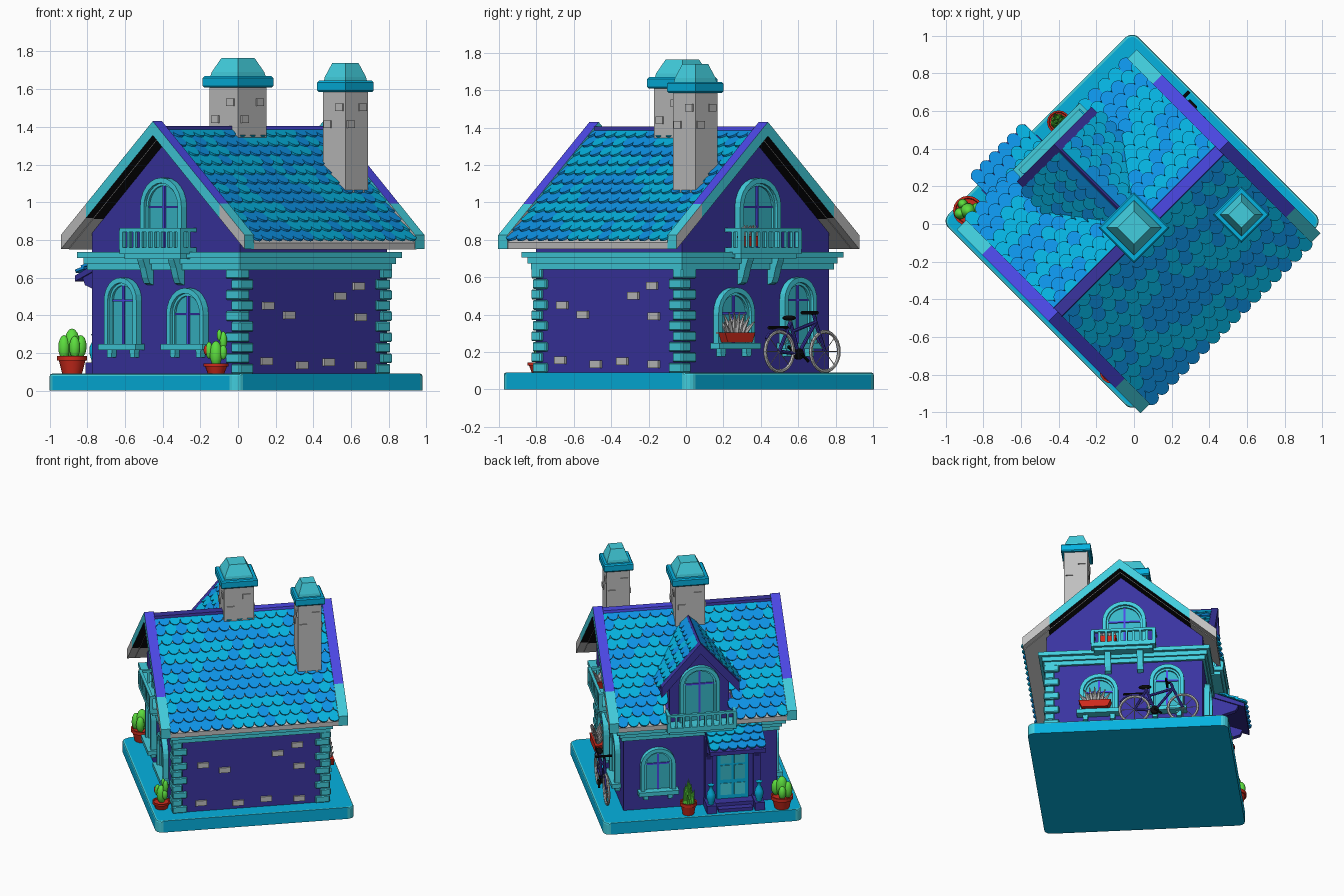
import bpy, bmesh, math, random
from mathutils import Matrix, Vector

if "Cube" in bpy.data.objects:
    bpy.data.objects.remove(bpy.data.objects["Cube"])
random.seed(4)
V, PI = Vector, math.pi
R = Matrix.Rotation(PI / 4, 4, 'Z')          # the house stands at 45 degrees on the grid
I4 = Matrix.Identity(4)
SWAP = Matrix(((0, 1, 0, 0), (1, 0, 0, 0), (0, 0, 1, 0), (0, 0, 0, 1)))   # profile in (y, z), depth along x
PAL = [("trim teal", 66, 206, 222), ("cyan", 4, 178, 224), ("tile blue", 14, 152, 238),
       ("wall purple", 58, 52, 160), ("bright purple", 78, 74, 235), ("stone grey", 192, 192, 192),
       ("cactus green", 92, 222, 62), ("pot red", 205, 42, 28), ("black", 12, 12, 14), ("glass", 56, 184, 200)]
TRIM, CYAN, BLUE, WALL, PURPLE, GREY, GREEN, RED, BLACK, GLASS = range(10)
MATS = []
for n, *c in PAL:
    m = bpy.data.materials.new(n)
    m.diffuse_color = [((x / 255 + .055) / 1.055) ** 2.4 for x in c] + [1]
    m.use_nodes = True
    m.node_tree.nodes["Principled BSDF"].inputs["Base Color"].default_value = m.diffuse_color
    MATS.append(m)

def emit(name, bm, smooth=False):
    bmesh.ops.recalc_face_normals(bm, faces=bm.faces)
    bm.transform(R)
    used = sorted({f.material_index for f in bm.faces})
    for f in bm.faces:
        f.material_index = used.index(f.material_index)
        f.smooth = smooth
    me = bpy.data.meshes.new(name)
    bm.to_mesh(me)
    bm.free()
    for i in used:
        me.materials.append(MATS[i])
    o = bpy.data.objects.new(name, me)
    bpy.context.collection.objects.link(o)
    if smooth:
        bpy.context.view_layer.objects.active = o
        o.select_set(True)
        bpy.ops.object.shade_smooth_by_angle(angle=0.7)
        o.select_set(False)

def prism(bm, pts, d0, d1, M=I4, mi=0):
    a = [bm.verts.new(M @ V((p[0], d0, p[1]))) for p in pts]
    b = [bm.verts.new(M @ V((p[0], d1, p[1]))) for p in pts]
    fs = [bm.faces.new(a), bm.faces.new(b[::-1])]
    fs += [bm.faces.new((a[i], b[i], b[i - 1], a[i - 1])) for i in range(len(a))]
    for f in fs:
        f.material_index = mi
    return fs

def box(bm, x0, x1, y0, y1, z0, z1, M=I4, mi=0):
    return prism(bm, [(x0, z0), (x1, z0), (x1, z1), (x0, z1)], y0, y1, M, mi)

def lathe(bm, prof, x, y, mi, seg=16):
    off = PI / 4 if seg == 4 else 0
    rings = [[bm.verts.new((x + r * math.cos(2 * PI * i / seg + off), y + r * math.sin(2 * PI * i / seg + off), z))
              for i in range(seg)] for r, z in prof]
    fs = [bm.faces.new(rings[0]), bm.faces.new(rings[-1])]
    fs += [bm.faces.new((p[i - 1], p[i], q[i], q[i - 1])) for p, q in zip(rings, rings[1:]) for i in range(seg)]
    for f in fs:
        f.material_index = mi

def paint(verts, mi):
    for f in {f for v in verts for f in v.link_faces}:
        f.material_index = mi

def ball(bm, c, r, mi):
    M = Matrix.Translation(c) @ Matrix.Diagonal((*r, 1))
    paint(bmesh.ops.create_uvsphere(bm, u_segments=12, v_segments=8, radius=1, matrix=M)['verts'], mi)

def tube(bm, p, q, r, mi, r2=None, seg=8):
    p, q = V(p), V(q)
    M = Matrix.Translation((p + q) / 2) @ (q - p).to_track_quat('Z', 'Y').to_matrix().to_4x4()
    paint(bmesh.ops.create_cone(bm, cap_ends=True, segments=seg, radius1=r, radius2=r if r2 is None else r2,
                                depth=(q - p).length, matrix=M)['verts'], mi)

def side(x, y, deg):                          # wall frame: u along wall, d outward, z up
    return Matrix.Translation((x, y, 0)) @ Matrix.Rotation(math.radians(deg), 4, 'Z')
X0, X1, Y0, Y1 = -.56, .545, -.575, .537
YC, ZR, SL, RUN = -.045, 1.385, .876, .685    # ridge line, height, slope, half width
SW, NE, NW = side(X0, 0, 90), side(X1, 0, -90), side(0, Y1, 0)
zr = lambda y: ZR - SL * abs(y - YC)

# base plinth with rounded corners
bm = bmesh.new()
box(bm, -.711, .718, -.697, .732, 0, .09, mi=CYAN)
bmesh.ops.bevel(bm, geom=[e for e in bm.edges if abs(e.verts[0].co.z - e.verts[1].co.z) > .05],
                offset=.05, segments=5, affect='EDGES', profile=.5)
bmesh.ops.bevel(bm, geom=[e for e in bm.edges if e.verts[0].co.z > .08 and e.verts[1].co.z > .08],
                offset=.012, segments=2, affect='EDGES', profile=.5)
emit("base", bm)

# walls with gables, cornice
bm = bmesh.new()
prism(bm, [(Y0, .08), (Y1, .08), (Y1, zr(Y1) - .04), (YC, ZR - .04), (Y0, zr(Y0) - .04)], X0, X1, SWAP, WALL)
emit("walls", bm)
bm = bmesh.new()
for z0, z1, o in ((.64, .672, .018), (.672, .705, .032), (.705, .735, .055)):
    box(bm, X0 - o, X1 + o, Y0 - o, Y1 + o, z0, z1, mi=TRIM)
emit("cornice", bm)

# corner stones and wall stones
bm = bmesh.new()
for s, cx in ((1, X0), (-1, X1)):
    for i in range(10):
        a, b = ((.09, .055), (.055, .09))[i % 2]
        o = .02 if i % 2 else .014
        xs = sorted((cx - s * o, cx + s * a))
        box(bm, *xs, Y0 - o, Y0 + b, .09 + i * .056, .142 + i * .056, mi=TRIM)
bmesh.ops.bevel(bm, geom=bm.edges[:], offset=.006, segments=1, affect='EDGES')
emit("corner_stones", bm)
bm = bmesh.new()
for x, z in ((-.354, .45), (-.198, .4), (.184, .5), (.325, .555), (.339, .39), (-.368, .155), (-.1, .135), (.1, .15), (.339, .135)):
    box(bm, x - .04, x + .04, Y0 - .014, Y0 + .01, z - .02, z + .02, mi=GREY)
emit("wall_stones", bm)

# main roof slabs: black underside, grey eaves; far slope is notched for the dormer
bm = bmesh.new()
for s, x0, x1, r0, r1, under in ((-1, -.63, .61, 0, .51, BLACK), (-1, -.63, .61, .51, RUN, GREY), (1, -.63, .61, 0, .5, BLACK),
                                 (1, -.63, -.24, .5, RUN, GREY), (1, .24, .61, .5, RUN, GREY)):
    a, e = (YC + s * r0, ZR - SL * r0), (YC + s * r1, ZR - SL * r1)
    fs = prism(bm, [a, e, (e[0], e[1] - .035), (a[0], a[1] - .035)], x0, x1, SWAP, GREY)
    fs[5].material_index = under
emit("roof_slab", bm)

# verge boards: purple caps, teal faces, grey and teal feet
bm = bmesh.new()
for x0, x1 in ((-.685, -.615), (.595, .665)):
    for s in (-1, 1):
        for a, b, top, face in ((0, .50, PURPLE, TRIM), (.50, .69, TRIM, GREY)):
            p, q = (YC + s * a, ZR - SL * a), (YC + s * b, ZR - SL * b)
            fs = prism(bm, [(p[0], p[1] + .045), (q[0], q[1] + .045), (q[0], q[1] - .03), (p[0], p[1] - .03)],
                       x0, x1, SWAP, face)
            fs[3].material_index = top
            fs[4].material_index = TRIM
            fs[5].material_index = BLACK if face == TRIM else GREY
emit("verge_boards", bm)

def tiles(bm, o, u, v, width, length, rows, cols, keep=lambda p: True):
    n = u.cross(v)
    n = n if n.z > 0 else -n
    w, p, t = width / cols, length / rows, v - n * .15
    for r in range(rows):
        org = o + n * (.016 + .15 * r * p)
        M = Matrix([[u[i], n[i], t[i], org[i]] for i in range(3)] + [[0, 0, 0, 1]])
        for c in range(cols + r % 2):
            x, y = (c + .5 - .5 * (r % 2)) * w, r * p - .008
            if not keep(M @ V((x, 0, y))):
                continue
            pts = [(x - w / 2, y + 1.25 * p), (x + w / 2, y + 1.25 * p)]
            pts += [(x + w / 2 * math.cos(a), y + .55 * p - .55 * p * math.sin(a)) for a in (k * PI / 8 for k in range(9))]
            pts = list(dict.fromkeys((round(min(max(a, 0), width), 5), round(min(b, length + .004), 5)) for a, b in pts))
            mi = BLUE if random.random() < .5 + .38 * math.sin(r * 1.3 + c * .35) else CYAN
            prism(bm, pts, 0, .014, M, mi)

# scalloped roof tiles and ridge cap
hyp = math.hypot(1, SL)
for s, nm in ((-1, "near"), (1, "far")):
    bm = bmesh.new()
    tiles(bm, V((-.625, YC + s * RUN, ZR - SL * RUN)), V((1, 0, 0)), V((0, -s, SL)) / hyp, 1.23, RUN * hyp, 12, 16,
          lambda p: not (abs(p.x) < .24 and p.y > .36))
    emit("roof_tiles_" + nm, bm)
bm = bmesh.new()
for x0, x1, mi in ((-.62, 0, WALL), (0, .6, PURPLE)):
    prism(bm, [(YC - .035, ZR - .01), (YC - .03, ZR + .02), (YC + .03, ZR + .02), (YC + .035, ZR - .01)], x0, x1, SWAP, mi)
emit("ridge_cap", bm)

# dormer: walls, slab, verge, tiles
DZ, DS, DW = 1.345, 1.15, .28
bm = bmesh.new()
prism(bm, [(-.215, .72), (.215, .72), (.215, DZ - .28), (0, DZ - .03), (-.215, DZ - .28)], 0, .545, I4, WALL)
for s in (-1, 1):
    for y0, y1, up, dn, mi in ((0, .56, 0, .03, WALL), (.55, .6, .035, .045, WALL)):
        fs = prism(bm, [(0, DZ + up), (s * DW, DZ - DS * DW + up), (s * DW, DZ - DS * DW - dn), (0, DZ - dn)], y0, y1, I4, mi)
prism(bm, [(-.03, DZ - .01), (0, DZ + .03), (.03, DZ - .01)], 0.02, .57, I4, WALL)
emit("dormer", bm)
bm = bmesh.new()
dh = math.hypot(1, DS)
for s in (-1, 1):
    tiles(bm, V((s * DW, 0, DZ - DS * DW)), V((0, 1, 0)), V((-s, 0, DS)) / dh, .555, DW * dh, 6, 8)
emit("dormer_tiles", bm)

# arched windows
def arch(w, z0, z1, n=12):
    return [(-w, z0)] + [(-w * math.cos(PI * i / n), z1 - w + w * math.sin(PI * i / n)) for i in range(n + 1)] + [(w, z0)]

def window(name, M, u, w, z0, z1, sill=True):
    bm = bmesh.new()
    M = M @ Matrix.Translation((u, 0, 0))
    prism(bm, arch(w, z0, z1) + arch(w - .028, z0, z1 - .028)[::-1], -.01, .04, M, TRIM)
    prism(bm, arch(w - .026, z0, z1 - .026), -.01, .009, M, GLASS)
    prism(bm, arch(w - .026, z0, z1 - .026) + arch(w - .042, z0, z1 - .042)[::-1], 0, .022, M, TRIM)
    box(bm, -.007, .007, 0, .018, z0, z1 - .03, M, PURPLE)
    box(bm, -w + .04, w - .04, 0, .016, z1 - w - .006, z1 - w + .006, M, PURPLE)
    if sill:
        box(bm, -w - .02, w + .02, -.01, .065, z0 - .02, z0 + .012, M, TRIM)
        for s in (-1, 1):
            prism(bm, [(s * w * .7 - .016, z0 - .06), (s * w * .7 + .016, z0 - .06), (s * w * .7 + .02, z0 - .01),
                       (s * w * .7 - .02, z0 - .01)], -.01, .035, M, TRIM)
    emit(name, bm)
for nm, M, s in (("left", SW, 1), ("right", NE, -1)):
    window(nm + "_tall_window", M, s * .285, .122, .235, .60)
    window(nm + "_low_window", M, s * -.20, .138, .235, .545)
    window(nm + "_gable_window", M, s * -.02, .155, .75, 1.13, False)
window("back_window", NW, .30, .125, .235, .57)
window("dormer_window", NW, 0, .145, .75, 1.19, False)

# balconies with railings and brackets
def balcony(name, M, u, w, brackets):
    bm = bmesh.new()
    M = M @ Matrix.Translation((u, 0, 0))
    box(bm, -w, w, 0, .12, .725, .76, M, TRIM)
    box(bm, -w + .02, w - .02, 0, .10, .70, .726, M, TRIM)
    for y0, y1, x0, x1 in ((.098, .12, -w, w), (0, .12, -w, -w + .022), (0, .12, w - .022, w)):
        box(bm, x0, x1, y0, y1, .842, .862, M, TRIM)
    for i in range(10):
        x, r = -w + .012 + (2 * w - .024) * i / 9, .013 if i in (0, 9) else .008
        box(bm, x - r, x + r, .109 - r, .109 + r, .75, .85, M, TRIM)
    for s in (-1, 1):
        box(bm, s * (w - .011) - .008, s * (w - .011) + .008, .045, .061, .75, .85, M, TRIM)
        if brackets:
            prism(bm, [(0, .73), (.08, .73), (.08, .695), (.06, .65), (.045, .60), (.03, .57), (0, .56)],
                  -.022, .022, M @ Matrix.Translation((s * .115, 0, 0)) @ SWAP, TRIM)
    emit(name, bm)
balcony("left_balcony", SW, -.02, .23, True)
balcony("right_balcony", NE, .02, .23, True)
balcony("dormer_balcony", NW, 0, .25, False)

# chimneys
for nm, x, y, b, c, z0, z1 in (("centre", -.014, -.014, .215, .265, 1.2, 1.61), ("side", .438, -.368, .168, .212, 1.0, 1.585)):
    bm, k = bmesh.new(), math.sqrt(.5)
    lathe(bm, [(b * k, z0), (b * k, z1)], x, y, GREY, 4)
    lathe(bm, [(c * k - .008, z1), (c * k, z1 + .008), (c * k, z1 + .05), (c * k - .01, z1 + .06)], x, y, CYAN, 4)
    lathe(bm, [(b * k * .97, z1 + .055), (b * k * .92, z1 + .08), (b * k * .58, z1 + .155)], x, y, TRIM, 4)
    for a in range(4):
        M = side(x, y, a * 90)
        for u, z in ((-.25, z1 - .08), (.28, z1 - .17)):
            box(bm, u * b - .027, u * b + .027, b / 2 - .01, b / 2 + .008, z - .02, z + .02, M, GREY)
    emit(nm + "_chimney", bm)

# porch: roof, brackets, door, steps, urns
PX = -.237
bm = bmesh.new()
box(bm, -.44, -.035, .53, .55, .10, .70, mi=WALL)
prism(bm, [(.53, .72), (.785, .61), (.785, .58), (.53, .68)], -.44, -.035, SWAP, WALL)
for x in (-.41, -.064):
    prism(bm, [(.53, .68), (.74, .60), (.72, .56), (.60, .52), (.56, .42), (.53, .42)], x - .018, x + .018, SWAP, WALL)
    box(bm, x - .025, x + .025, .53, .575, .09, .60, mi=WALL)
    box(bm, x - .035, x + .035, .55, .70, .09, .15, mi=WALL)
box(bm, -.38, -.094, .54, .64, .09, .14, mi=WALL)
box(bm, -.36, -.114, .54, .69, .09, .115, mi=WALL)
emit("porch", bm)
bm = bmesh.new()
tiles(bm, V((-.44, .785, .612)), V((1, 0, 0)), V((0, -.255, .11)).normalized(), .405, .275, 4, 6)
emit("porch_tiles", bm)
bm = bmesh.new()
box(bm, PX - .115, PX + .115, .54, .568, .14, .56, mi=CYAN)
for sx in (-1, 1):
    xs = sorted((PX + sx * .01, PX + sx * .088))
    for z0, z1, mi in ((.29, .40, GLASS), (.415, .53, GLASS), (.17, .26, TRIM)):
        box(bm, *xs, .56, .573, z0, z1, mi=mi)
emit("door", bm)
bm = bmesh.new()
for x in (-.41, -.064):
    lathe(bm, [(.02, .15), (.022, .165), (.032, .20), (.03, .235), (.014, .265), (.014, .285), (.024, .30)], x, .66, CYAN)
emit("porch_urns", bm, True)

# plants in pots
def pot(bm, x, y, r, h=.097):
    lathe(bm, [(r * .65, .088), (r * .88, .088 + h * .74), (r, .088 + h * .74), (r, .088 + h), (r * .85, .088 + h),
               (r * .8, .08 + h)], x, y, RED)
bm = bmesh.new()
x, y = -.573, .672
pot(bm, x, y, .08)
for dx, dy, z, r, h in ((0, 0, .25, .042, .08), (.04, -.025, .235, .032, .06), (-.04, .02, .23, .032, .065), (.005, .045, .22, .028, .05), (-.02, -.04, .23, .03, .06)):
    ball(bm, (x + dx, y + dy, z), (r, r, h), GREEN)
emit("round_cactus", bm, True)
bm = bmesh.new()
x, y = -.635, -.47
pot(bm, x, y, .066, .055)
for dx, dy, z, r, h in ((0, 0, .195, .034, .07), (.025, -.03, .265, .02, .05), (-.022, .03, .215, .02, .045), (.02, -.035, .205, .02, .04), (.01, -.015, .295, .014, .03)):
    ball(bm, (x + dx, y + dy, z), (r, r, h), GREEN)
ball(bm, (x - .03, y + .04, .215), (.017, .017, .028), RED)
emit("paddle_cactus", bm, True)
bm = bmesh.new()
pot(bm, .10, .665, .062)
for k in range(12):
    a, s = k * 2.4, .004 * k
    tube(bm, (.10 + .02 * math.cos(a), .665 + .02 * math.sin(a), .17),
         (.10 + s * 1.2 * math.cos(a), .665 + s * 1.2 * math.sin(a), .37 - s * 2.4), .024, GREEN, 0)
emit("spiky_plant", bm)

# window box with pale agave, and a small one on the balcony
bm = bmesh.new()
for x, y, z, l in ((.60, -.225, .25, .115), (.61, -.13, .765, .06)):
    prism(bm, [(y - l * .8, z), (y + l * .8, z), (y + l, z + .055), (y - l, z + .055)], x - .035, x + .035, SWAP, RED)
    for k in range(13):
        a = -1.15 + 2.3 * k / 12
        tube(bm, (x, y + a * l * .4, z + .04), (x + .03 * (-1) ** k, y + a * l * .85, z + .06 + .9 * math.cos(a * .9) * l),
             .02, GREY, .003, 6)
emit("window_boxes", bm)

# bicycle leaning near the gable wall
bm = bmesh.new()
BX = .645
P = lambda y, z, x=0: V((BX + x, y, z))
rear, front, crank, seat, head, bar = P(.06, .203), P(.405, .203), P(.205, .19), P(.145, .36), P(.335, .36), P(.32, .405)
for c in (rear, front):
    rim = [c + V((0, math.cos(2 * PI * k / 24), math.sin(2 * PI * k / 24))) * .106 for k in range(24)]
    for k in range(24):
        tube(bm, rim[k - 1], rim[k], .010, GREY, seg=6)
        if k % 3 == 0:
            tube(bm, c, rim[k], .0025, GREY, seg=4)
for k in range(8):
    a, b = (.3 + k * .28, .58 + k * .28)
    tube(bm, rear + V((0, math.cos(a), math.sin(a))) * .121, rear + V((0, math.cos(b), math.sin(b))) * .121, .008, WALL, seg=6)
for p, q in ((crank, seat), (crank, head), (P(.16, .31), head), (rear, seat), (rear, crank), (head, front), (head, bar)):
    tube(bm, p, q, .010, WALL)
tube(bm, P(-.02, .33), P(.13, .33), .009, BLACK)
tube(bm, seat, P(.14, .375), .007, GREY)
ball(bm, P(.135, .382), (.022, .048, .014), BLACK)
tube(bm, bar + V((-.06, -.03, .005)), bar + V((.06, -.03, .005)), .009, BLACK)
tube(bm, bar + V((0, -.03, .005)), bar, .008, BLACK)
tube(bm, crank + V((-.012, 0, 0)), crank + V((.012, 0, 0)), .03, BLACK, seg=14)
tube(bm, crank + V((.025, 0, 0)), crank + V((.025, .05, -.04)), .008, BLACK)
tube(bm, crank + V((-.025, 0, 0)), crank + V((-.025, -.05, .04)), .008, BLACK)
emit("bicycle", bm)
